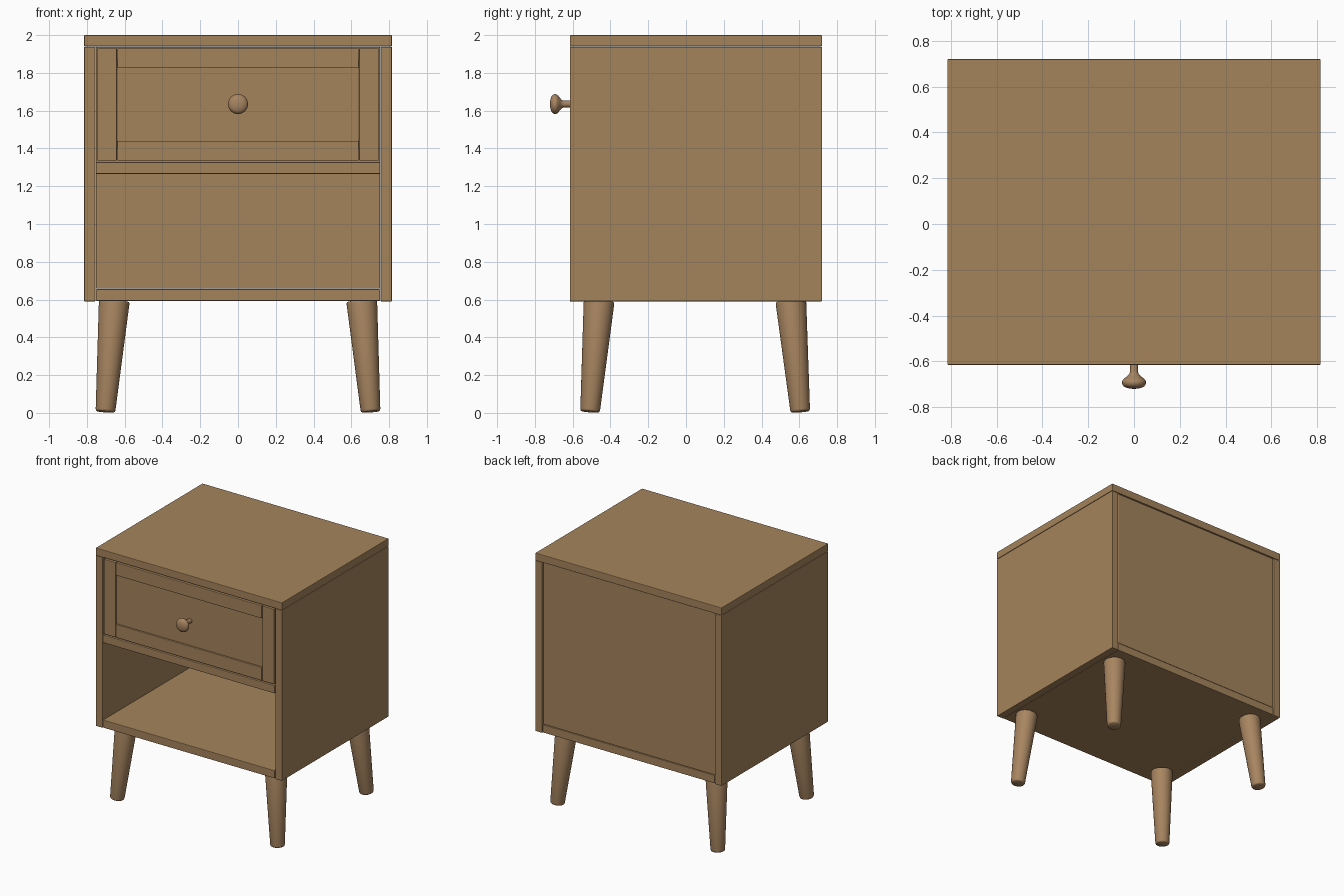
import bpy, bmesh, math
from mathutils import Vector

if "Cube" in bpy.data.objects:
    bpy.data.objects.remove(bpy.data.objects["Cube"])

wood = bpy.data.materials.new("oak wood")
wood.diffuse_color = (0.376, 0.231, 0.107, 1)
wood.use_nodes = True
wood.node_tree.nodes["Principled BSDF"].inputs["Base Color"].default_value = wood.diffuse_color
turned = bpy.data.materials.new("turned oak")
turned.diffuse_color = (0.39, 0.235, 0.118, 1)
turned.use_nodes = True
turned.node_tree.nodes["Principled BSDF"].inputs["Base Color"].default_value = turned.diffuse_color


def finish(bm, name, mat):
    bmesh.ops.recalc_face_normals(bm, faces=bm.faces)
    me = bpy.data.meshes.new(name)
    bm.to_mesh(me)
    bm.free()
    me.materials.append(mat)
    ob = bpy.data.objects.new(name, me)
    bpy.context.collection.objects.link(ob)
    return ob


def board(name, x0, x1, y0, y1, z0, z1, bevel=0.004):
    bm = bmesh.new()
    bmesh.ops.create_cube(bm, size=1)
    for v in bm.verts:
        v.co = Vector((x1 if v.co.x > 0 else x0, y1 if v.co.y > 0 else y0,
                       z1 if v.co.z > 0 else z0))
    ob = finish(bm, name, wood)
    if bevel:
        m = ob.modifiers.new("soft edges", 'BEVEL')
        m.width, m.segments = bevel, 2
    return ob


def lathe(name, start, end, profile, n=40):
    """Rings of (distance, radius) swept along the axis from start towards end."""
    start, end = Vector(start), Vector(end)
    axis = (end - start).normalized()
    q = Vector((0, 0, 1)).rotation_difference(axis)
    bm = bmesh.new()
    rings = []
    for d, r in profile:
        rings.append([bm.verts.new(start + q @ Vector((r * math.cos(2 * math.pi * i / n),
                      r * math.sin(2 * math.pi * i / n), d))) for i in range(n)])
    for a, b in zip(rings, rings[1:]):
        for i in range(n):
            bm.faces.new((a[i], a[(i + 1) % n], b[(i + 1) % n], b[i]))
    bm.faces.new(rings[0])
    bm.faces.new(rings[-1])
    ob = finish(bm, name, turned)
    bpy.context.view_layer.objects.active = ob
    ob.select_set(True)
    bpy.ops.object.shade_smooth_by_angle(angle=math.radians(40))
    ob.select_set(False)


F, B = -0.615, 0.72  # front and back planes

# carcass
board("top_board", -0.815, 0.815, F, B, 1.94, 2.0)
for side, s in (("left", -1), ("right", 1)):
    a, b = sorted((s * 0.755, s * 0.815))
    board(side + "_side_panel", a, b, F, B, 0.59, 1.938)
board("bottom_board", -0.752, 0.752, F, B - 0.004, 0.593, 0.655)
board("middle_shelf", -0.752, 0.752, F, 0.69, 1.265, 1.328)
board("back_panel", -0.752, 0.752, 0.69, B - 0.008, 0.658, 1.938)

# drawer front: frame and recessed panel
for side, s in (("left", -1), ("right", 1)):
    a, b = sorted((s * 0.641, s * 0.745))
    board(side + "_drawer_stile", a, b, F, F + 0.05, 1.336, 1.93)
board("drawer_top_rail", -0.638, 0.638, F, F + 0.05, 1.828, 1.93)
board("drawer_bottom_rail", -0.638, 0.638, F, F + 0.05, 1.336, 1.44)
board("drawer_panel", -0.66, 0.66, F + 0.014, F + 0.045, 1.4, 1.87, 0)

# knob
lathe("drawer_knob", (0, F + 0.02, 1.635), (0, -1, 1.635),
      [(0, .018), (.052, .018), (.061, .021), (.070, .030), (.082, .045), (.090, .0515),
       (.097, .053), (.106, .051), (.114, .045), (.120, .034), (.124, .018), (.125, .004)])

# splayed tapered legs
for fb, y0, y1 in (("front", -0.46, -0.508), ("back", 0.555, 0.605)):
    for side, s in (("left", -1), ("right", 1)):
        top, foot = Vector((s * 0.655, y0, 0.592)), Vector((s * 0.702, y1, 0.006))
        L = (foot - top).length
        lathe(f"{fb}_{side}_leg", top, foot,
              [(0, .077), (.004, .080), (.012, .081), (L - .012, .0525), (L - .004, .050), (L, .045)])
